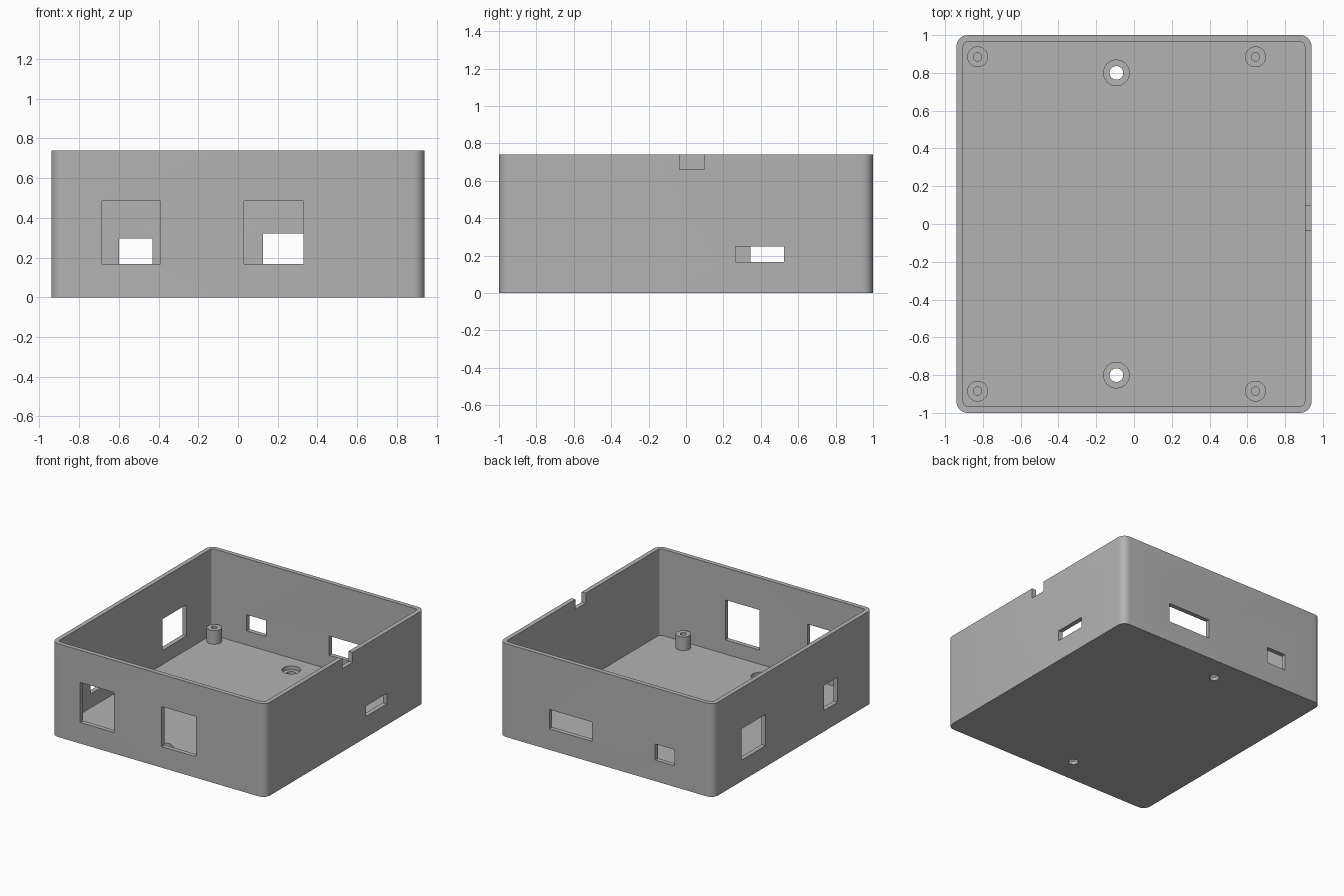
import bpy, bmesh, math

old = bpy.data.objects.get("Cube")
if old:
    bpy.data.objects.remove(old, do_unlink=True)

HALF_X, HALF_Y, HEIGHT = 0.94, 1.0, 0.74
WALL, FLOOR, LEDGE = 0.036, 0.055, 0.167   # LEDGE: bottom of every port

grey = bpy.data.materials.new("plain grey")
grey.use_nodes = True
grey.diffuse_color = (0.45, 0.45, 0.45, 1)
grey.node_tree.nodes["Principled BSDF"].inputs["Base Color"].default_value = grey.diffuse_color


def make_object(name, bm):
    bmesh.ops.recalc_face_normals(bm, faces=bm.faces)
    mesh = bpy.data.meshes.new(name)
    bm.to_mesh(mesh)
    bm.free()
    mesh.materials.append(grey)
    obj = bpy.data.objects.new(name, mesh)
    bpy.context.collection.objects.link(obj)
    return obj


def box(name, x, y, z, radius=0):
    """Box from (low, high) ranges, with optional rounded vertical edges."""
    bm = bmesh.new()
    bmesh.ops.create_cube(bm, size=1)
    for v in bm.verts:
        v.co = [r[0] if c < 0 else r[1] for c, r in zip(v.co, (x, y, z))]
    if radius:
        upright = [e for e in bm.edges if abs(e.verts[0].co.z - e.verts[1].co.z) > 0.01]
        bmesh.ops.bevel(bm, geom=upright, offset=radius, segments=8, profile=0.5, affect='EDGES')
    return make_object(name, bm)


def lathe(name, profile, x, y, steps=40):
    """Closed (radius, height) profile turned around a vertical axis."""
    bm = bmesh.new()
    rings = []
    for r, z in profile:
        rings.append([bm.verts.new((x + r * math.cos(a), y + r * math.sin(a), z))
                      for a in (math.tau * i / steps for i in range(steps))])
    for low, high in zip(rings, rings[1:]):
        for i in range(steps):
            j = (i + 1) % steps
            bm.faces.new((low[i], low[j], high[j], high[i]))
    bm.faces.new(rings[0])
    bm.faces.new(rings[-1])
    return make_object(name, bm)


def cut(target, cutter):
    cutter.hide_render = True
    mod = target.modifiers.new("cut", 'BOOLEAN')
    mod.operation, mod.solver, mod.object = 'DIFFERENCE', 'EXACT', cutter
    bpy.context.view_layer.objects.active = target
    bpy.ops.object.modifier_apply(modifier=mod.name)
    bpy.data.objects.remove(cutter, do_unlink=True)


def smooth(obj):
    bpy.ops.object.select_all(action='DESELECT')
    obj.select_set(True)
    bpy.context.view_layer.objects.active = obj
    bpy.ops.object.shade_smooth_by_angle(angle=math.radians(30))


# Open tray with rounded corners
case = box("case", (-HALF_X, HALF_X), (-HALF_Y, HALF_Y), (0, HEIGHT), 0.06)
ix, iy = HALF_X - WALL, HALF_Y - WALL
cut(case, box("cavity", (-ix, ix), (-iy, iy), (FLOOR, HEIGHT + 0.1), 0.024))

# Ports through the front and back walls: side, x range, top
for side, low, high, top in ((-1, -0.685, -0.39, 0.485), (-1, 0.03, 0.33, 0.485),
                             (1, -0.60, -0.43, 0.295), (1, 0.125, 0.50, 0.32)):
    depth = sorted((side * 0.9, side * 1.1))
    cut(case, box("port", (low, high), depth, (LEDGE, top)))

# Ports through the side walls: side, y range, top
for side, low, high, top in ((1, 0.265, 0.525, 0.25), (-1, 0.345, 0.645, 0.415),
                             (-1, -0.56, -0.39, 0.365)):
    depth = sorted((side * 0.85, side * 1.05))
    cut(case, box("port", depth, (low, high), (LEDGE, top)))

# Notch in the rim
cut(case, box("notch", (0.85, 1.05), (-0.035, 0.095), (0.66, HEIGHT + 0.1)))

# Counterbored screw holes in the floor
for y in (-0.8, 0.8):
    cut(case, lathe("screw_hole", ((0.036, -0.1), (0.036, 0.025), (0.068, 0.025), (0.068, 0.1)), -0.093, y))
smooth(case)

# Hollow standoffs with blind holes
for x, side in ((-0.828, "right"), (0.643, "left")):
    for y, end in ((-0.885, "front"), (0.885, "back")):
        profile = ((0.055, FLOOR - 0.005), (0.055, 0.163), (0.022, 0.163), (0.022, FLOOR))
        smooth(lathe(f"{end}_{side}_standoff", profile, x, y))
